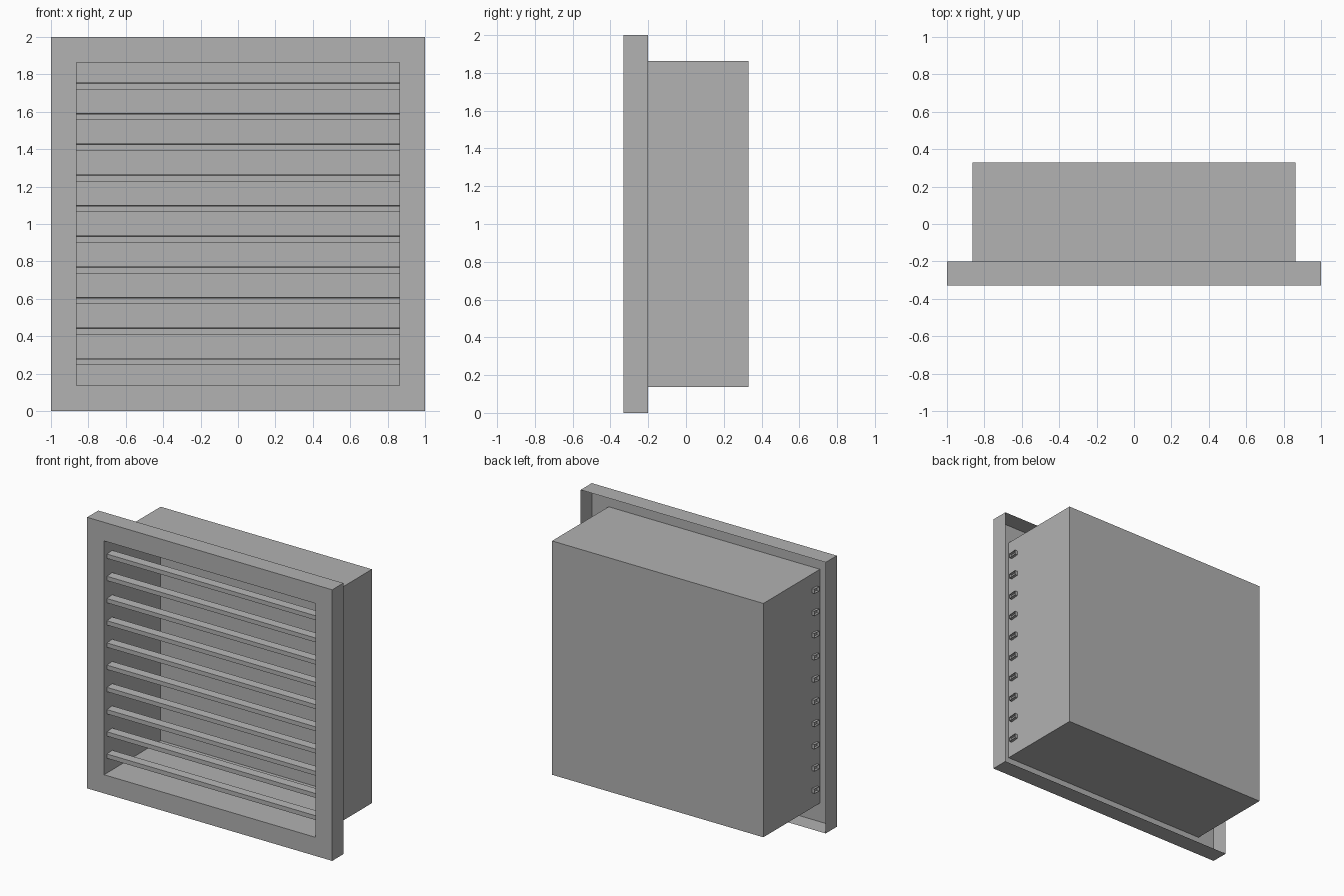
import bpy
import bmesh

cube = bpy.data.objects.get("Cube")
if cube:
    bpy.data.objects.remove(cube, do_unlink=True)

# One plain sheet-metal colour
metal = bpy.data.materials.new("grey_metal")
metal.use_nodes = True
GREY = (0.445, 0.445, 0.445, 1.0)
metal.diffuse_color = GREY
metal.node_tree.nodes["Principled BSDF"].inputs["Base Color"].default_value = GREY

MID = 1.0         # height of the vent's centre
OPENING = 0.8625  # half width of the opening
FRONT, BACK, LIP = -0.33, 0.33, -0.2


def finish(name, bm):
    mesh = bpy.data.meshes.new(name)
    bm.to_mesh(mesh)
    bm.free()
    mesh.materials.append(metal)
    obj = bpy.data.objects.new(name, mesh)
    bpy.context.collection.objects.link(obj)
    return obj


def square_shell(name, rings, cap_first=False):
    """Sheet skin through square rings given as (half width, y)."""
    bm = bmesh.new()
    corners = [(-1, -1), (1, -1), (1, 1), (-1, 1)]
    loops = [[bm.verts.new((sx * h, y, MID + sz * h)) for sx, sz in corners]
             for h, y in rings]
    for a, b in zip(loops, loops[1:]):
        for i in range(4):
            j = (i + 1) % 4
            bm.faces.new((a[i], a[j], b[j], b[i]))
    if cap_first:
        bm.faces.new(reversed(loops[0]))
    return finish(name, bm)


def slat(name, top, half):
    """Thin hollow louvre blade with open ends, rising slightly to the back."""
    y0, y1, height, rise = -0.295, -0.235, 0.032, 0.005
    low = top - rise
    profile = [(y0, low - height), (y0, low), (y1, top), (y1, top - height)]
    bm = bmesh.new()
    left, right = ([bm.verts.new((x, y, z)) for y, z in profile]
                   for x in (-half, half))
    for i in range(4):
        j = (i + 1) % 4
        bm.faces.new((left[i], right[i], right[j], left[j]))
    return finish(name, bm)


# Front frame with its folded-back outer lip, open behind
square_shell("front_frame", [(1, LIP), (1, FRONT), (OPENING, FRONT)])

# Duct box, open at the front and closed at the back
square_shell("duct_box", [(OPENING, BACK), (OPENING, FRONT)], cap_first=True)

# Louvre slats, ends passing just through the side walls
COUNT, LOWEST, HIGHEST = 10, 0.282, 1.757
for n in range(COUNT):
    z = LOWEST + (HIGHEST - LOWEST) * n / (COUNT - 1)
    slat(f"louvre_slat_{n + 1}", z, OPENING + 0.02)
